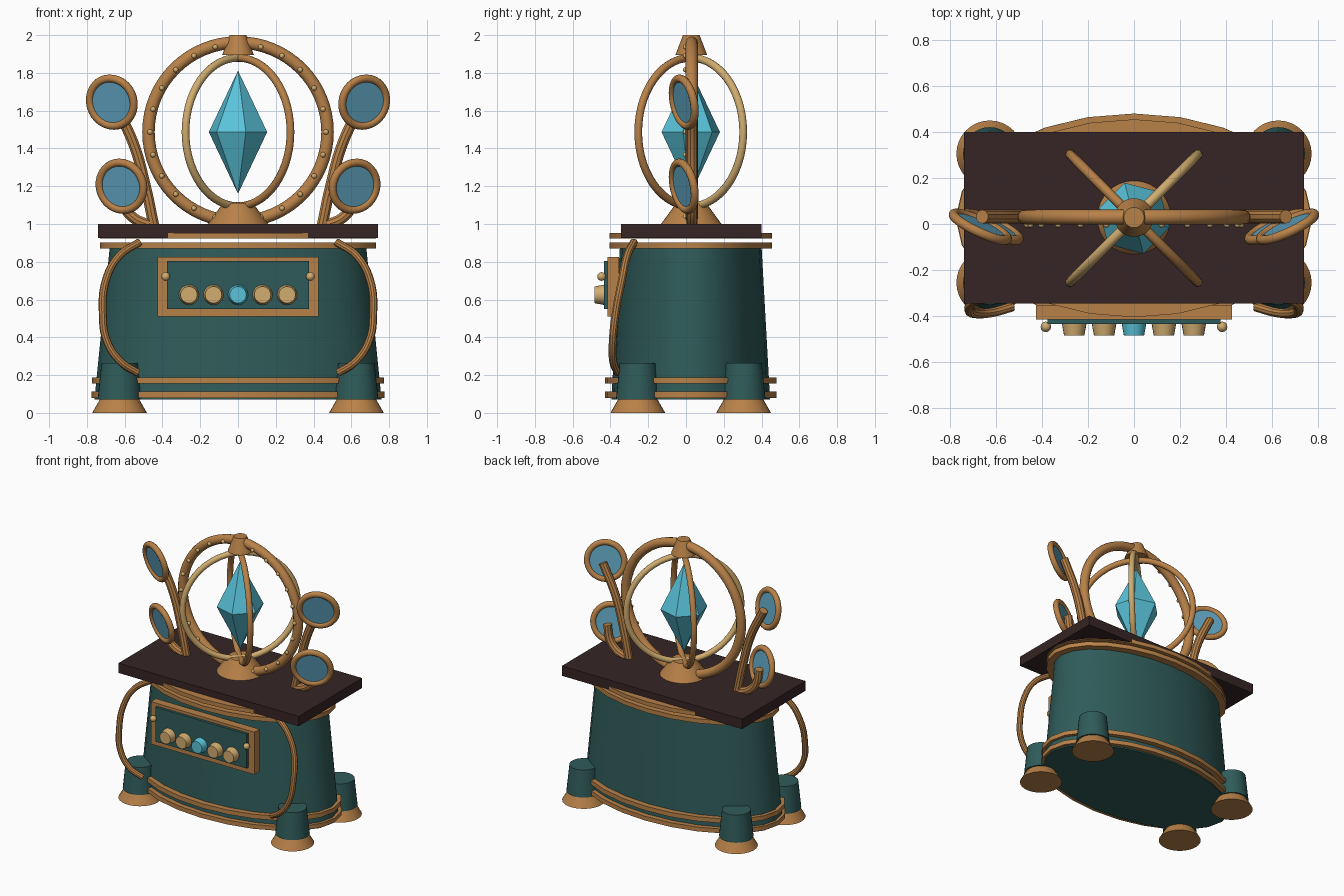
import bpy
from math import radians, sin, cos, tau
from mathutils import Matrix, Vector

cube = bpy.data.objects.get("Cube")
if cube:
    bpy.data.objects.remove(cube, do_unlink=True)


def material(name, rgb):
    m = bpy.data.materials.new(name)
    m.use_nodes = True
    m.diffuse_color = (*rgb, 1)
    m.node_tree.nodes["Principled BSDF"].inputs["Base Color"].default_value = (*rgb, 1)
    return m


COPPER = material("copper", (0.48, 0.22, 0.065))
BRASS = material("pale brass", (0.64, 0.42, 0.16))
TEAL = material("dark teal", (0.028, 0.105, 0.1))
WOOD = material("dark wood", (0.037, 0.018, 0.018))
CRYSTAL = material("cyan crystal", (0.1, 0.55, 0.7))
GLASS = material("blue glass", (0.11, 0.35, 0.5))

CY = 0.025      # depth of the shared centre line
ORB_Z = 1.487   # height of the ring and crystal centre


def finish(name, mat, smooth=True):
    ob = bpy.context.object
    ob.name = name
    ob.data.materials.clear()
    ob.data.materials.append(mat)
    if smooth:
        bpy.ops.object.shade_smooth_by_angle(angle=radians(35))
    return ob


def box(name, mat, low, high):
    a, b = Vector(low), Vector(high)
    bpy.ops.mesh.primitive_cube_add(size=1, location=(a + b) / 2)
    bpy.context.object.scale = b - a
    return finish(name, mat, False)


def cone(name, mat, x, y, z0, z1, r0, r1, sides=32, stretch=1):
    """Upright cone section; stretch widens it along x."""
    bpy.ops.mesh.primitive_cone_add(vertices=sides, radius1=r0, radius2=r1,
                                    depth=z1 - z0, location=(x, y, (z0 + z1) / 2))
    bpy.context.object.scale.x = stretch
    return finish(name, mat)


def ball(name, mat, loc, r):
    bpy.ops.mesh.primitive_uv_sphere_add(segments=12, ring_count=8, radius=r, location=loc)
    return finish(name, mat)


def hoop(name, mat, loc, rot, major, minor, segments=48):
    bpy.ops.mesh.primitive_torus_add(major_radius=major, minor_radius=minor,
                                     major_segments=segments, minor_segments=12)
    bpy.context.object.matrix_world = Matrix.Translation(loc) @ rot
    return finish(name, mat)


def pipe(name, mat, points, r):
    cu = bpy.data.curves.new(name, "CURVE")
    cu.dimensions = "3D"
    cu.bevel_depth = r
    cu.bevel_resolution = 3
    cu.resolution_u = 6
    cu.use_fill_caps = True
    sp = cu.splines.new("BEZIER")
    sp.bezier_points.add(len(points) - 1)
    for bp, p in zip(sp.bezier_points, points):
        bp.co = p
        bp.handle_left_type = bp.handle_right_type = "AUTO"
    ob = bpy.data.objects.new(name, cu)
    bpy.context.collection.objects.link(ob)
    bpy.ops.object.select_all(action="DESELECT")
    ob.select_set(True)
    bpy.context.view_layer.objects.active = ob
    bpy.ops.object.convert(target="MESH")
    return finish(name, mat)


# Oval cabinet with its trim bands
cone("cabinet_body", TEAL, 0, CY, 0.07, 0.88, 0.42, 0.375, 24, 1.81)
for name, z0, z1, depth, width in (("bottom_band", 0.08, 0.112, 0.455, 0.775),
                                   ("lower_band", 0.155, 0.188, 0.455, 0.772),
                                   ("upper_band", 0.87, 0.902, 0.43, 0.73),
                                   ("top_band", 0.922, 0.952, 0.43, 0.73)):
    cone(name, COPPER, 0, CY, z0, z1, depth, depth, 24, width / depth)
box("table_top", WOOD, (-0.74, -0.345, 0.927), (0.74, 0.4, 1.0))

# Feet
for side, x in (("right", -0.627), ("left", 0.627)):
    for end, y in (("front", -0.255), ("back", 0.305)):
        cone(f"{side}_{end}_foot", COPPER, x, y, 0, 0.07, 0.145, 0.105)
        cone(f"{side}_{end}_leg", TEAL, x, y, 0.07, 0.265, 0.116, 0.096)

# Control panel with knobs and studs
box("panel_frame", COPPER, (-0.425, -0.415, 0.51), (0.425, -0.355, 0.825))
box("panel_plate", TEAL, (-0.375, -0.435, 0.55), (0.375, -0.41, 0.805))
for i in range(-2, 3):
    knob = cone(f"knob_{i + 3}", BRASS if i else CRYSTAL, i * 0.13, 0, -0.0275, 0.0275,
                0.054, 0.044, 20)
    knob.rotation_euler.x = radians(90)
    knob.location = (i * 0.13, -0.458, 0.625)
for s in (-1, 1):
    ball("panel_stud", BRASS, (s * 0.383, -0.447, 0.722), 0.023)

# Side pipes, mirror stems and mirrors
for s, side in ((-1, "right"), (1, "left")):
    path = ((0.52, -0.275, 0.905), (0.63, -0.312, 0.83), (0.7, -0.34, 0.7),
            (0.716, -0.372, 0.53), (0.694, -0.388, 0.38), (0.62, -0.385, 0.27),
            (0.53, -0.36, 0.212))
    pipe(f"{side}_side_pipe", COPPER, [(s * x, y, z) for x, y, z in path], 0.021)
    stems = (("upper", ((0.445, 0.99), (0.49, 1.2), (0.555, 1.43), (0.66, 1.645)), 0.668),
             ("lower", ((0.47, 0.995), (0.55, 1.03), (0.605, 1.1), (0.622, 1.2)), 0.617))
    turn = Matrix.Rotation(s * radians(25), 4, "Z") @ Matrix.Rotation(radians(101), 4, "X")
    for level, pts, mx in stems:
        pipe(f"{side}_{level}_stem", COPPER, [(s * x, 0.032, z) for x, z in pts], 0.03)
        loc = (s * mx, -0.012, pts[-1][1])
        hoop(f"{side}_{level}_mirror_rim", COPPER, loc, turn, 0.128, 0.021, 32)
        bpy.ops.mesh.primitive_cylinder_add(vertices=32, radius=0.122, depth=0.014)
        bpy.context.object.matrix_world = Matrix.Translation(loc) @ turn
        finish(f"{side}_{level}_mirror_glass", GLASS)

# Large upright ring with rivets on its front
upright = Matrix.Rotation(radians(90), 4, "X")
hoop("outer_ring", COPPER, (0, CY + 0.005, ORB_Z), upright, 0.474, 0.033, 64)
for i in range(24):
    a = tau * i / 24
    z = ORB_Z + 0.466 * sin(a)
    if 1.03 < z < 1.94:
        ball("ring_rivet", BRASS, (0.466 * cos(a), -0.002, z), 0.014)

# Crossed inner rings
for name, mat, angle in (("brass_ring", BRASS, 45), ("copper_ring", COPPER, -45)):
    turn = Matrix.Rotation(radians(angle), 4, "Z") @ upright
    hoop(name, mat, (0, CY, ORB_Z), turn, 0.393, 0.021, 56)

# Base socket, top cap and six-sided crystal
cone("crystal_socket", COPPER, 0, CY + 0.003, 1.0, 1.11, 0.16, 0.08)
cone("ring_cap", COPPER, 0, CY + 0.003, 1.895, 2.0, 0.084, 0.044)
for name, z0, z1, r0, r1 in (("crystal_lower", 1.16, ORB_Z, 0, 0.16),
                             ("crystal_upper", ORB_Z, 1.812, 0.16, 0)):
    bpy.ops.mesh.primitive_cone_add(vertices=6, radius1=r0, radius2=r1, depth=z1 - z0,
                                    location=(0, CY, (z0 + z1) / 2),
                                    rotation=(0, 0, radians(15)))
    finish(name, CRYSTAL, False)
